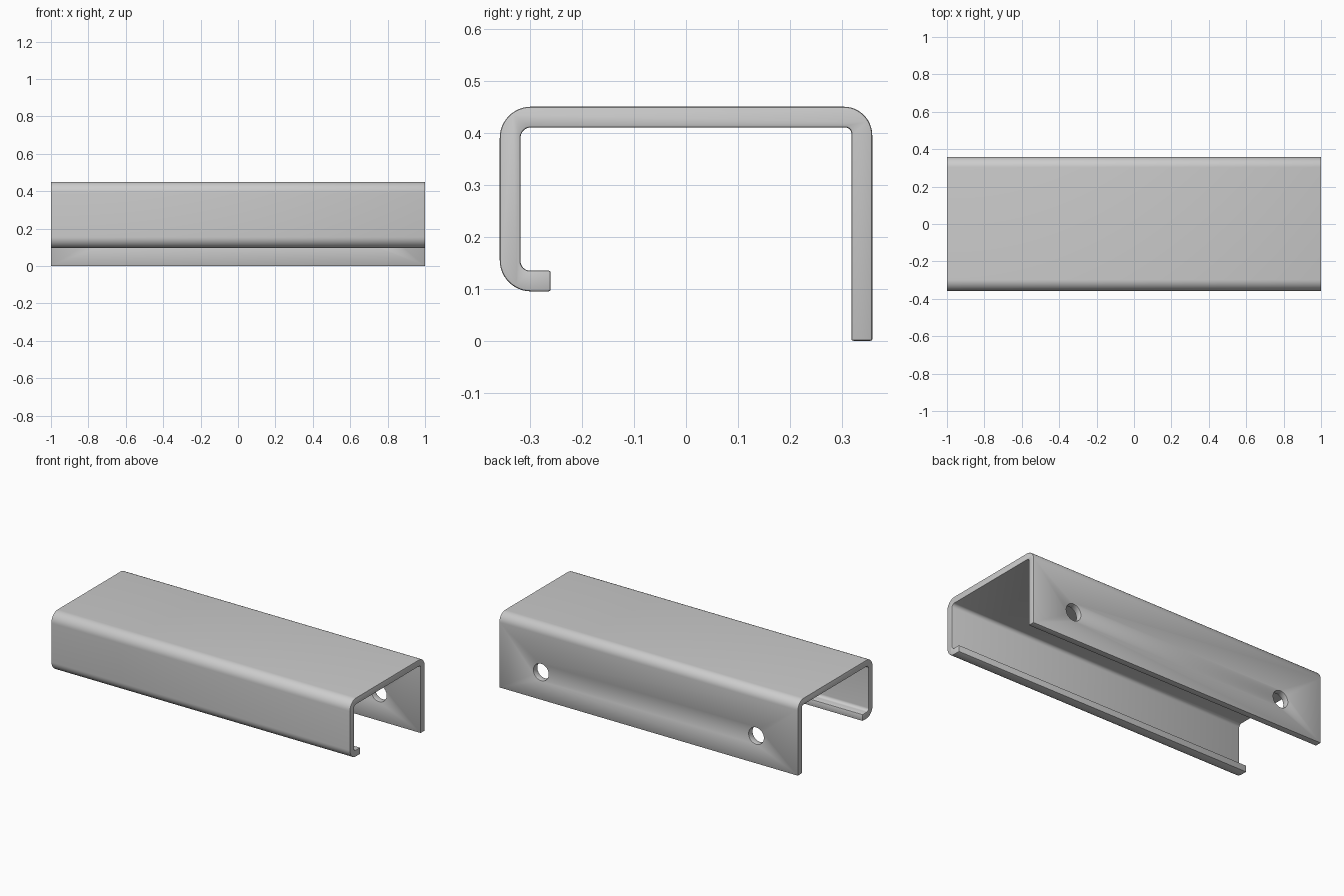
import bpy, bmesh, math
from mathutils import Vector

if "Cube" in bpy.data.objects:
    bpy.data.objects.remove(bpy.data.objects["Cube"])

LENGTH, WALL = 2.0, 0.04


def rounded_profile(points):
    """Polygon from (y, z, radius) corners, with arcs where radius > 0."""
    out = []
    n = len(points)
    for i, (y, z, r) in enumerate(points):
        p = Vector((y, z))
        if r == 0:
            out.append(p)
            continue
        a = (Vector(points[i - 1][:2]) - p).normalized()
        b = (Vector(points[(i + 1) % n][:2]) - p).normalized()
        centre = p + (a + b) * r
        steps = 12 if r > 0.03 else 8
        for k in range(steps + 1):
            t = math.pi / 2 * k / steps
            out.append(centre - b * r * math.cos(t) - a * r * math.sin(t))
    return out


# Bent sheet cross-section: lip, front wall, top, back wall
Y, TOP, LIP_Z, LIP_Y = 0.358, 0.45, 0.095, -0.26
profile = rounded_profile([
    (LIP_Y, LIP_Z, 0), (-Y, LIP_Z, 0.06), (-Y, TOP, 0.06),
    (Y, TOP, 0.055), (Y, 0, 0), (Y - WALL, 0, 0),
    (Y - WALL, TOP - WALL, 0.012), (-Y + WALL, TOP - WALL, 0.02),
    (-Y + WALL, LIP_Z + WALL, 0.018), (LIP_Y, LIP_Z + WALL, 0),
])

# Extrude the section along x
bm = bmesh.new()
face = bm.faces.new([bm.verts.new((-LENGTH / 2, p.x, p.y)) for p in profile])
ext = bmesh.ops.extrude_face_region(bm, geom=[face])
moved = [g for g in ext["geom"] if isinstance(g, bmesh.types.BMVert)]
bmesh.ops.translate(bm, verts=moved, vec=(LENGTH, 0, 0))
bmesh.ops.recalc_face_normals(bm, faces=bm.faces)
mesh = bpy.data.meshes.new("channel_bracket")
bm.to_mesh(mesh)
bm.free()
bracket = bpy.data.objects.new("channel_bracket", mesh)
bpy.context.collection.objects.link(bracket)

# Two screw holes through the back wall
cutters = []
for side in (-1, 1):
    bpy.ops.mesh.primitive_cylinder_add(
        vertices=40, radius=0.05, depth=0.16,
        location=(side * 0.72, Y - WALL / 2, 0.167),
        rotation=(math.pi / 2, 0, 0))
    cutter = bpy.context.object
    cutter.name = "hole_cutter"
    cutter.hide_render = True
    cutters.append(cutter)
    mod = bracket.modifiers.new("hole", "BOOLEAN")
    mod.operation = "DIFFERENCE"
    mod.solver = "EXACT"
    mod.object = cutter

# Small softened edge on ends, lip and hole rims
bevel = bracket.modifiers.new("soft_edges", "BEVEL")
bevel.width = 0.004
bevel.segments = 2
bevel.limit_method = "ANGLE"
bevel.angle_limit = math.radians(40)
bevel.use_clamp_overlap = False

bpy.ops.object.select_all(action="DESELECT")
bracket.select_set(True)
bpy.context.view_layer.objects.active = bracket
for mod in list(bracket.modifiers):
    bpy.ops.object.modifier_apply(modifier=mod.name)
for cutter in cutters:
    bpy.data.objects.remove(cutter)
bpy.ops.object.shade_smooth_by_angle(angle=math.radians(30))
